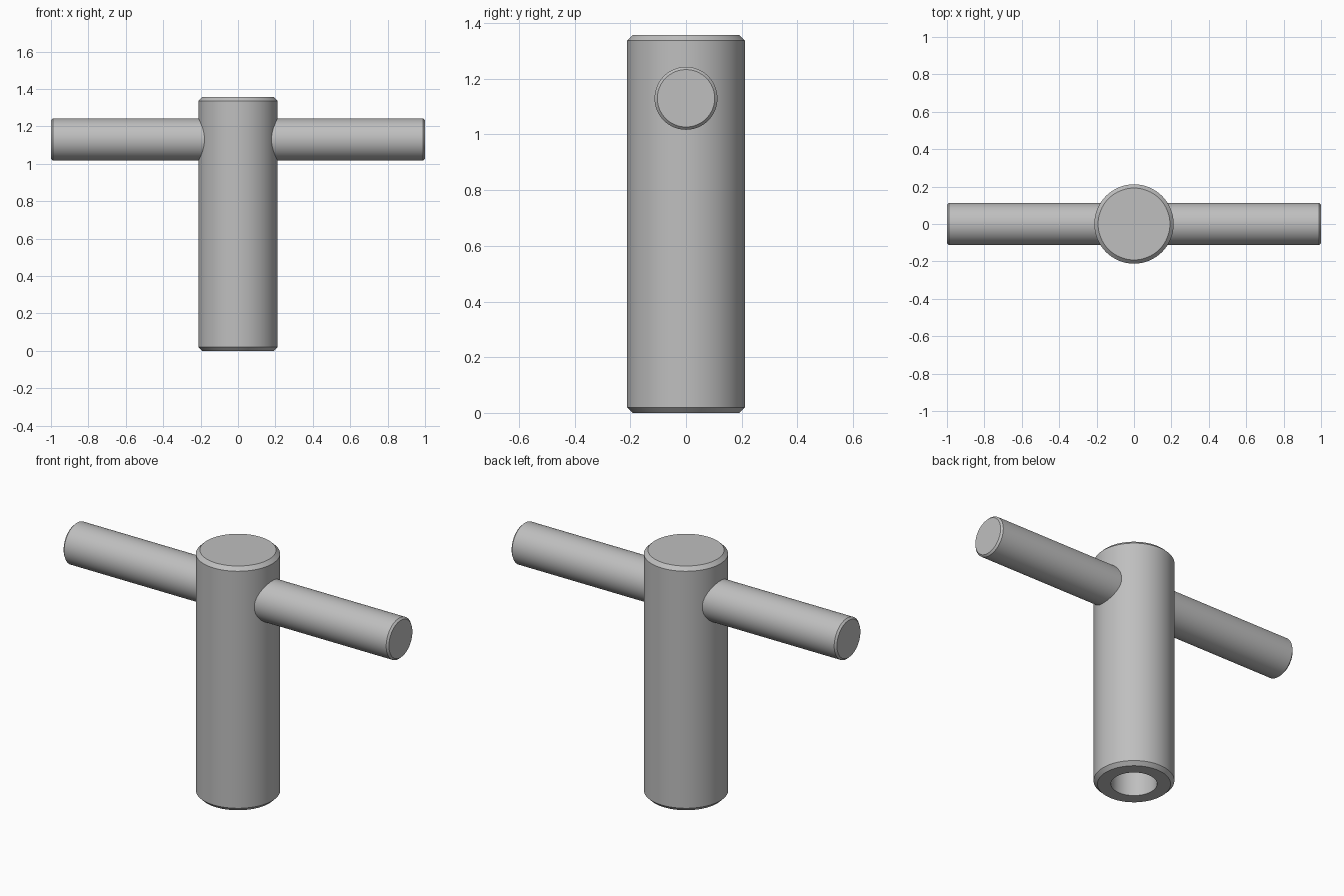
import bpy, math
from mathutils import Matrix

cube = bpy.data.objects.get("Cube")
if cube:
    bpy.data.objects.remove(cube, do_unlink=True)

# One plain grey metal for everything
GREY = (0.52, 0.52, 0.52, 1)
metal = bpy.data.materials.new("grey metal")
metal.use_nodes = True
metal.diffuse_color = GREY
metal.node_tree.nodes["Principled BSDF"].inputs["Base Color"].default_value = GREY


def lathe(name, profile, matrix=Matrix(), steps=64):
    """Spin an (r, z) profile around z; r = 0 at both ends closes the solid."""
    verts, rings, faces = [], [], []
    for r, z in profile:
        n = 1 if r == 0 else steps
        rings.append([len(verts) + i for i in range(n)])
        verts += [(r * math.cos(math.tau * i / steps),
                   r * math.sin(math.tau * i / steps), z) for i in range(n)]
    for a, b in zip(rings, rings[1:]):
        for i in range(steps):
            j = (i + 1) % steps
            if len(a) == 1:
                faces.append((a[0], b[j], b[i]))
            elif len(b) == 1:
                faces.append((a[i], a[j], b[0]))
            else:
                faces.append((a[i], a[j], b[j], b[i]))
    mesh = bpy.data.meshes.new(name)
    mesh.from_pydata(verts, [], faces)
    mesh.transform(matrix)
    mesh.materials.append(metal)
    obj = bpy.data.objects.new(name, mesh)
    bpy.context.collection.objects.link(obj)
    bpy.ops.object.select_all(action='DESELECT')
    obj.select_set(True)
    bpy.context.view_layer.objects.active = obj
    bpy.ops.object.shade_smooth_by_angle(angle=math.radians(30))
    return obj


# Upright body: chamfered cylinder with a blind bore in the underside
R, H, C = 0.212, 1.357, 0.02
BORE, DEPTH = 0.121, 0.68
lathe("body", [(0, DEPTH), (BORE, DEPTH), (BORE, 0), (R - C, 0), (R, C),
               (R, H - C), (R - C, H), (0, H)])

# Cross bar: chamfered rod through the body, along x
r, c = 0.113, 0.01
lie_down = Matrix.Translation((0, 0, 1.13)) @ Matrix.Rotation(math.pi / 2, 4, 'Y')
lathe("cross_bar", [(0, -1), (r - c, -1), (r, -1 + c),
                    (r, 1 - c), (r - c, 1), (0, 1)], lie_down)
